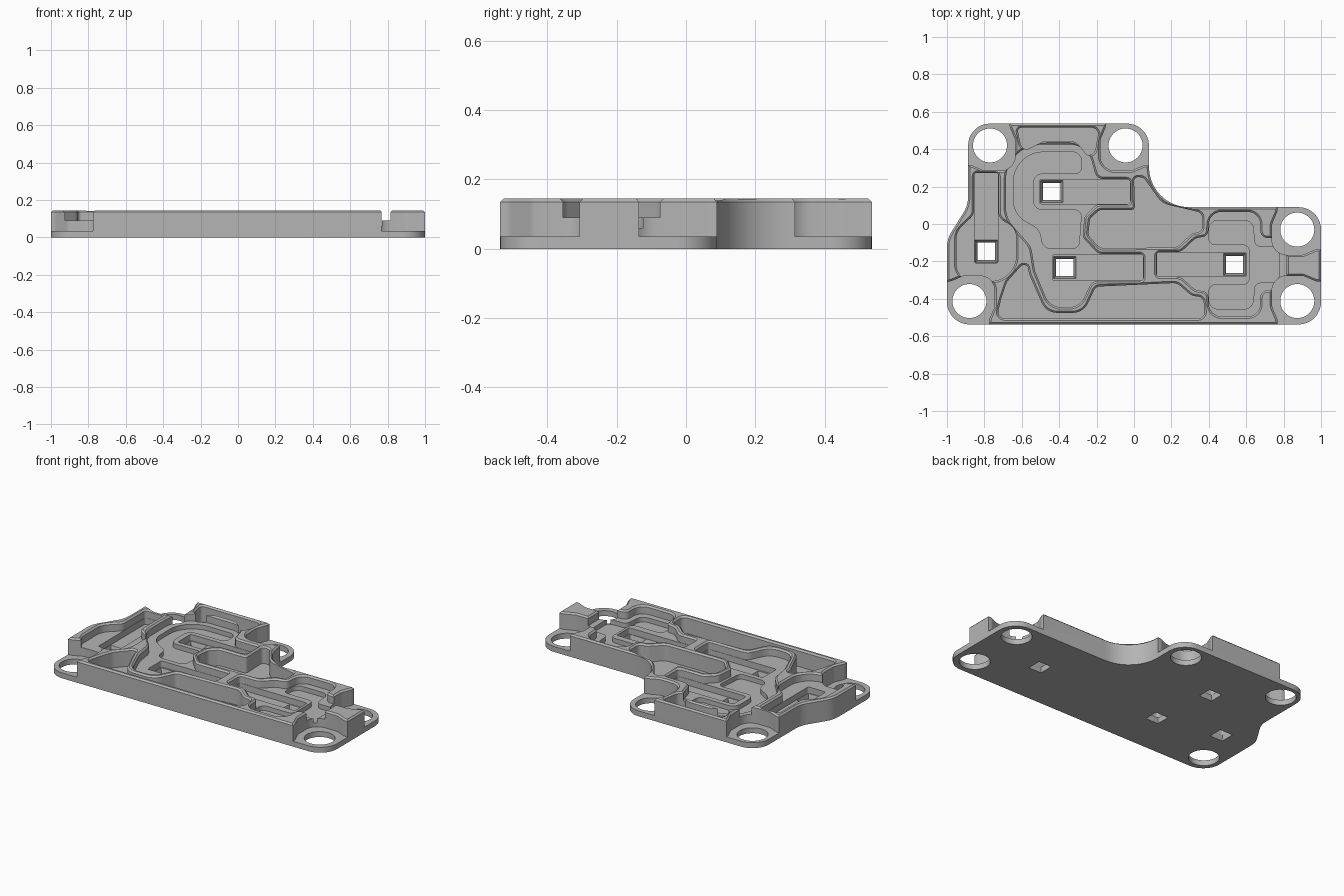
import bpy, bmesh, math
from mathutils import Vector

if "Cube" in bpy.data.objects:
    bpy.data.objects.remove(bpy.data.objects["Cube"])

TOP, SHELF, FLANGE = 0.145, 0.09, 0.035
SLOT, GROOVE = 0.05, 0.06
CHAMFER = 0.01

grey = bpy.data.materials.new("machined grey")
grey.use_nodes = True
grey.diffuse_color = (0.46, 0.46, 0.46, 1)
grey.node_tree.nodes["Principled BSDF"].inputs["Base Color"].default_value = grey.diffuse_color


def rounded(corners, default=0.035):
    """Fillet every corner (x, y[, radius]) and return a counter-clockwise outline."""
    outline = []
    count = len(corners)
    for i, corner in enumerate(corners):
        here = Vector(corner[:2])
        radius = corner[2] if len(corner) > 2 else default
        back = Vector(corners[i - 1][:2]) - here
        ahead = Vector(corners[(i + 1) % count][:2]) - here
        angle = back.angle(ahead)
        reach = min(radius / math.tan(angle / 2), 0.48 * back.length, 0.48 * ahead.length)
        radius = reach * math.tan(angle / 2)
        back.normalize()
        ahead.normalize()
        centre = here + (back + ahead).normalized() * radius / math.sin(angle / 2)
        start = here + back * reach - centre
        end = here + ahead * reach - centre
        sweep = math.atan2(start.cross(end), start.dot(end))
        steps = max(2, math.ceil(abs(sweep) / math.radians(10)))
        for s in range(steps + 1):
            a = sweep * s / steps
            outline.append(centre + Vector((start.x * math.cos(a) - start.y * math.sin(a),
                                            start.x * math.sin(a) + start.y * math.cos(a))))
    area = sum(outline[i - 1].cross(p) for i, p in enumerate(outline))
    return outline if area > 0 else outline[::-1]


def offset(outline, amount):
    """Move a counter-clockwise outline outwards."""
    moved = []
    for i, p in enumerate(outline):
        a = (p - outline[i - 1]).normalized()
        b = (outline[(i + 1) % len(outline)] - p).normalized()
        na, nb = Vector((a.y, -a.x)), Vector((b.y, -b.x))
        moved.append(p + (na + nb) * amount / (1 + na.dot(nb)))
    return moved


def loft(name, outline, levels):
    """Solid through copies of an outline, one per (height, offset) level."""
    bm = bmesh.new()
    rings = []
    for z, amount in levels:
        ring = offset(outline, amount) if amount else outline
        rings.append([bm.verts.new((p.x, p.y, z)) for p in ring])
    for low, high in zip(rings, rings[1:]):
        for i in range(len(low)):
            bm.faces.new((low[i - 1], low[i], high[i], high[i - 1]))
    bm.faces.new(rings[0][::-1])
    bm.faces.new(rings[-1])
    bmesh.ops.recalc_face_normals(bm, faces=bm.faces)
    mesh = bpy.data.meshes.new(name)
    bm.to_mesh(mesh)
    bm.free()
    mesh.materials.append(grey)
    obj = bpy.data.objects.new(name, mesh)
    bpy.context.collection.objects.link(obj)
    return obj


cutters = []


def pocket(name, corners, floor):
    """Pocket from the top face with a chamfered rim."""
    cutters.append(loft(name, rounded(corners), [
        (floor, 0), (TOP - CHAMFER, 0), (TOP + 0.002, CHAMFER + 0.002), (TOP + 0.02, CHAMFER + 0.002)]))


def recess(name, corners, floor):
    """Plain step cut below the shelf."""
    cutters.append(loft(name, rounded(corners), [(floor, 0), (SHELF + 0.004, 0)]))


def box(x0, x1, y0, y1, radius):
    return [(x0, y0, radius), (x1, y0, radius), (x1, y1, radius), (x0, y1, radius)]


# Outer block
body = loft("cover_plate", rounded([
    (-0.887, 0.537, 0.117), (0.08, 0.537, 0.117), (0.08, 0.09, 0.216), (1, 0.09, 0.12),
    (1, -0.537, 0.12), (-1, -0.537, 0.12), (-1, -0.08, 0.16), (-0.887, 0.1, 0.16)]),
    [(0, 0), (TOP - CHAMFER, 0), (TOP, -CHAMFER)])

# Mounting ears: low flange around each screw hole, open to the outside corner
ears = [(-0.77, 0.42, -1, 1), (-0.045, 0.42, 1, 1), (0.873, -0.03, 1, -0.0 + 1),
        (0.873, -0.412, 1, -1), (-0.88, -0.412, -1, -1)]
half_ear = [(0.3, -0.105), (0.1, -0.105, 0.05), (0.03, -0.135, 0.05), (-0.135, -0.135, 0.12)]
ear = half_ear + [(c[1], c[0], *c[2:]) for c in half_ear[-2::-1]]
for x, y, sx, sy in ears:
    pocket("ear_cut", [(x + sx * c[0], y + sy * c[1], *c[2:]) for c in ear], FLANGE)
    circle = [Vector((x + 0.091 * math.cos(a), y + 0.091 * math.sin(a)))
              for a in (math.tau * i / 48 for i in range(48))]
    cutters.append(loft("screw_hole", circle, [(-0.05, 0), (0.08, 0)]))

# Deep lightening pockets
pocket("rear_pocket", [
    (-0.625, 0.515, 0.02), (-0.185, 0.515), (-0.21, 0.38), (-0.25, 0.365, 0.02),
    (-0.31, 0.445, 0.08), (-0.48, 0.445, 0.1), (-0.58, 0.395), (-0.605, 0.42)], FLANGE)
pocket("front_pocket", [
    (-0.60, -0.22, 0.02), (-0.57, -0.22, 0.02), (-0.56, -0.27), (-0.47, -0.475, 0.09),
    (-0.27, -0.475, 0.09), (-0.205, -0.335), (0.23, -0.315, 0.06), (0.31, -0.385, 0.06),
    (0.37, -0.39), (0.38, -0.505), (-0.735, -0.505), (-0.71, -0.4, 0.06), (-0.68, -0.31, 0.06)], FLANGE)
pocket("centre_pocket", [
    (0, 0.25, 0.02), (0.05, 0.25), (0.15, 0.11, 0.1), (0.365, 0.06), (0.365, -0.04),
    (0.31, -0.05), (0.23, -0.125, 0.06), (-0.18, -0.13, 0.05), (-0.245, -0.06),
    (-0.235, 0.03), (-0.185, 0.075), (0.005, 0.075, 0.02)], FLANGE)

# Working pockets with a shelf floor
pocket("double_arm_pocket", [
    (-0.685, 0.425, 0.28), (-0.25, 0.425, 0.17), (-0.2, 0.24, 0.05), (-0.02, 0.24, 0.02),
    (-0.02, 0.105, 0.02), (-0.2, 0.105), (-0.265, 0.04), (-0.275, -0.07), (-0.19, -0.16, 0.05),
    (0.05, -0.16, 0.02), (0.05, -0.305, 0.02), (-0.225, -0.305, 0.05), (-0.29, -0.445, 0.09),
    (-0.45, -0.445, 0.09), (-0.53, -0.25, 0.1), (-0.55, -0.12, 0.1), (-0.685, 0.03, 0.16)], SHELF)
pocket("left_pocket", [
    (-0.855, 0.275, 0.02), (-0.725, 0.275, 0.02), (-0.725, 0.03, 0.06), (-0.63, -0.02, 0.12),
    (-0.63, -0.305, 0.15), (-0.91, -0.305, 0.03), (-0.95, -0.24, 0.1), (-0.95, -0.04, 0.1),
    (-0.855, 0.05, 0.06)], SHELF)
pocket("right_pocket", [
    (0.12, -0.15, 0.02), (0.25, -0.15, 0.06), (0.33, -0.075, 0.06), (0.395, -0.065),
    (0.405, 0.065, 0.07), (0.675, 0.065, 0.08), (0.675, -0.075, 0.04), (0.815, -0.075, 0.02),
    (0.815, -0.355, 0.02), (0.675, -0.355, 0.04), (0.675, -0.495, 0.08), (0.405, -0.495, 0.07),
    (0.395, -0.36), (0.33, -0.355, 0.06), (0.25, -0.282, 0.06), (0.12, -0.282, 0.02)], SHELF)

# Curved grooves around the arm ends
recess("left_groove", [
    (-0.645, 0.385, 0.25), (-0.28, 0.385, 0.05), (-0.28, 0.27), (-0.54, 0.27, 0.05),
    (-0.54, 0.075, 0.05), (-0.28, 0.075), (-0.295, -0.13), (-0.49, -0.13, 0.05),
    (-0.5, -0.03, 0.08), (-0.645, 0.05, 0.15)], GROOVE)
recess("right_groove", [
    (0.4, 0.02, 0.05), (0.635, 0.02, 0.05), (0.645, -0.12), (0.775, -0.125),
    (0.775, -0.31), (0.645, -0.315), (0.635, -0.455, 0.05), (0.4, -0.455, 0.05),
    (0.4, -0.325), (0.618, -0.325), (0.618, -0.11), (0.4, -0.11)], GROOVE)

# Arm slots, each ending in a tapered square window
slots = [((-0.505, -0.022, 0.107, 0.238), (-0.44, 0.173)),
         ((-0.435, 0.048, -0.303, -0.162), (-0.37, -0.232)),
         ((-0.853, -0.727, -0.21, 0.273), (-0.79, -0.146)),
         ((0.122, 0.602, -0.28, -0.152), (0.537, -0.217))]
for area, (x, y) in slots:
    recess("arm_slot", box(*area, 0.012), SLOT)
    r = 0.046
    square = [Vector(c[:2]) for c in box(x - r, x + r, y - r, y + r, 0)]
    cutters.append(loft("square_window", square, [(-0.02, 0), (0.01, 0), (SLOT + 0.002, 0.014)]))

# Cut everything and keep only the finished part
for cutter in cutters:
    cutter.hide_render = True
    cut = body.modifiers.new(cutter.name, "BOOLEAN")
    cut.operation, cut.solver, cut.object = "DIFFERENCE", "EXACT", cutter
bpy.context.view_layer.update()
finished = bpy.data.meshes.new_from_object(body.evaluated_get(bpy.context.evaluated_depsgraph_get()))
body.modifiers.clear()
body.data = finished
for cutter in cutters:
    bpy.data.objects.remove(cutter)

bpy.ops.object.select_all(action="DESELECT")
body.select_set(True)
bpy.context.view_layer.objects.active = body
bpy.ops.object.shade_smooth_by_angle(angle=math.radians(25))
